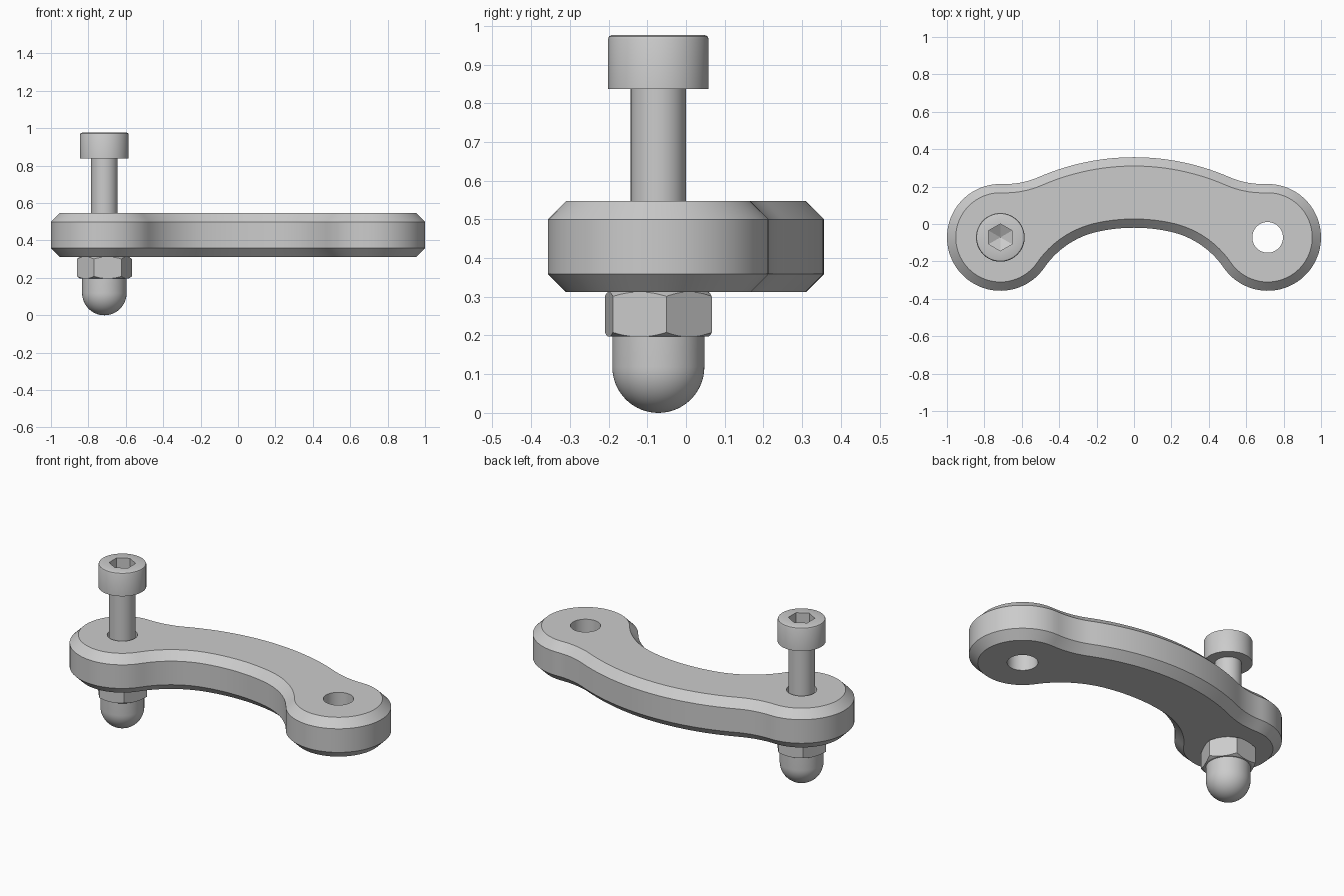
import bpy, bmesh
from math import sin, cos, atan2, acos, hypot, pi, radians

if "Cube" in bpy.data.objects:
    bpy.data.objects.remove(bpy.data.objects["Cube"])

LX, LY = 0.7145, -0.0715      # centre of the right-hand lobe
MY = -0.92                    # centre of the long arcs, on x = 0
LOBE, R_IN, R_OUT, F_IN, F_OUT = 0.2855, 0.90, 1.277, 0.468, 0.45
CH = 0.047                    # plate chamfer


def finish(name, bm):
    bmesh.ops.recalc_face_normals(bm, faces=bm.faces)
    me = bpy.data.meshes.new(name)
    bm.to_mesh(me)
    bm.free()
    ob = bpy.data.objects.new(name, me)
    bpy.context.collection.objects.link(ob)
    return ob


def skin(bm, rings):
    for a, b in zip(rings, rings[1:]):
        n = max(len(a), len(b))
        for i in range(n):
            j = (i + 1) % n
            quad = [a[i % len(a)], a[j % len(a)], b[j % len(b)], b[i % len(b)]]
            bm.faces.new(list(dict.fromkeys(quad)))
    for ring in (rings[0], rings[-1]):
        if len(ring) > 2:
            bm.faces.new(ring)


def revolve(name, profile, x=-LX, n=64, turn=0.0):
    """Solid of revolution from (radius, z) points; n=6 gives a hexagon."""
    bm = bmesh.new()
    rings = []
    for r, z in profile:
        k = n if r > 0 else 1
        rings.append([bm.verts.new((x + r * cos(turn + 2 * pi * i / n),
                                    LY + r * sin(turn + 2 * pi * i / n), z)) for i in range(k)])
    skin(bm, rings)
    return finish(name, bm)


def boolean(ob, tool, op):
    mod = ob.modifiers.new(op, 'BOOLEAN')
    mod.operation, mod.object, mod.solver = op, tool, 'EXACT'
    bpy.context.view_layer.objects.active = ob
    bpy.ops.object.modifier_apply(modifier=mod.name)
    bpy.data.objects.remove(tool)


def fillet_centre(a, b):
    """Point at distance a from the lobe centre and b from the long-arc centre."""
    dx, dy = -LX, MY - LY
    d = hypot(dx, dy)
    t = atan2(dy, dx) - acos((a * a + d * d - b * b) / (2 * a * d))
    return LX + a * cos(t), LY + a * sin(t)


def outline(d):
    """Plate outline shrunk inwards by d, made of tangent arcs and mirrored."""
    c1 = fillet_centre(LOBE + F_IN, R_IN - F_IN)
    c2 = fillet_centre(LOBE + F_OUT, R_OUT + F_OUT)
    t1, t2 = (atan2(c[1] - LY, c[0] - LX) for c in (c1, c2))
    m1, m2 = (atan2(c[1] - MY, c[0]) for c in (c1, c2))
    arcs = [((0, MY), R_IN + d, pi / 2, m1, 8),
            (c1, F_IN + d, m1, t1 + pi, 16),
            ((LX, LY), LOBE - d, t1, t2, 48),
            (c2, F_OUT + d, t2 + pi, m2 + pi, 10),
            ((0, MY), R_OUT - d, m2, pi / 2, 14)]
    pts = []
    for (cx, cy), r, a, b, n in arcs:
        pts += [(cx + r * cos(a + (b - a) * i / n), cy + r * sin(a + (b - a) * i / n))
                for i in range(n)]
    pts.append((0, MY + R_OUT - d))
    return pts + [(-x, y) for x, y in pts[-2:0:-1]]


# Curved plate with chamfered rims and two through holes
bm = bmesh.new()
skin(bm, [[bm.verts.new((x, y, z)) for x, y in outline(d)]
          for d, z in ((CH, 0.312), (0, 0.359), (0, 0.5), (CH, 0.547))])
plate = finish("link_plate", bm)
for x in (-LX, LX):
    boolean(plate, revolve("hole_cutter", [(0.082, 0.2), (0.082, 0.7)], x), 'DIFFERENCE')

# Socket-head screw with a hexagonal, cone-bottomed recess
screw = revolve("socket_screw", [(0, 0.15), (0.0715, 0.15), (0.0715, 0.837), (0.13, 0.837),
                                 (0.13, 0.966), (0.127, 0.973), (0.12, 0.976), (0, 0.976)])
boolean(screw, revolve("socket_cutter", [(0, 0.86), (0.072, 0.90), (0.072, 1.05)],
                       n=6, turn=pi / 2), 'DIFFERENCE')

# Hexagon nut, corners trimmed by a double cone
nut = revolve("nut_hexagon", [(0.149, 0.197), (0.149, 0.312)], n=6, turn=radians(8))
boolean(nut, revolve("nut_trimmer", [(0.13, 0.197), (0.155, 0.2114),
                                     (0.155, 0.2976), (0.13, 0.312)]), 'INTERSECT')

# Domed cap under the nut
R = 0.119
dome = revolve("nut_dome", [(0, 0)] + [(R * sin(pi / 32 * i), R - R * cos(pi / 32 * i))
                                       for i in range(1, 17)] + [(R, 0.2)])

# Smooth shading with crisp edges
for ob in (plate, screw, nut, dome):
    bpy.ops.object.select_all(action='DESELECT')
    ob.select_set(True)
    bpy.context.view_layer.objects.active = ob
    bpy.ops.object.shade_smooth_by_angle(angle=radians(25))
